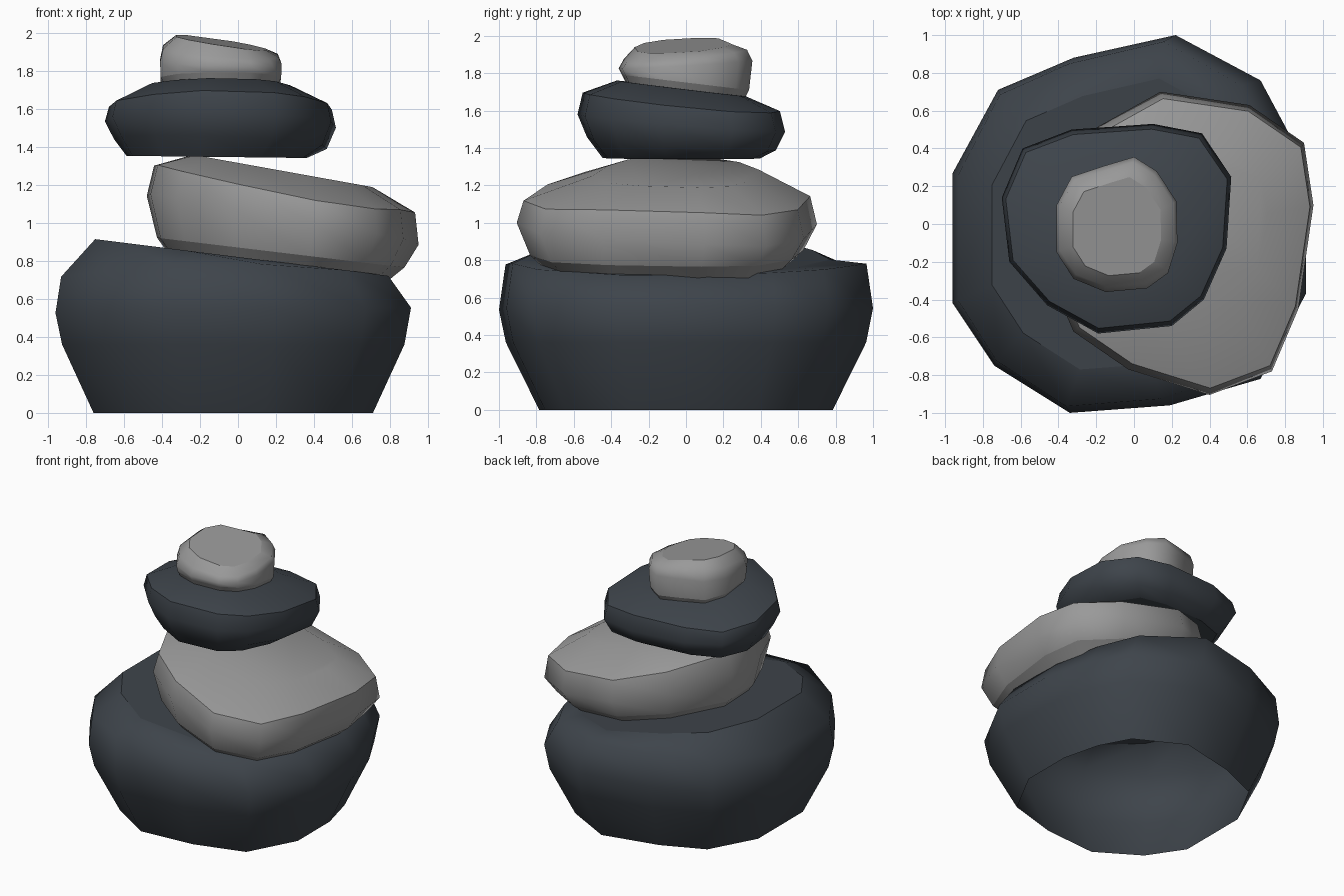
import bpy, bmesh

if "Cube" in bpy.data.objects:
    bpy.data.objects.remove(bpy.data.objects["Cube"])

def material(name, rgb):
    m = bpy.data.materials.new(name)
    m.diffuse_color = (*rgb, 1)
    m.use_nodes = True
    m.node_tree.nodes["Principled BSDF"].inputs["Base Color"].default_value = m.diffuse_color
    return m

DARK = material("dark slate", (0.048, 0.058, 0.070))
LIGHT = material("light grey", (0.32, 0.32, 0.32))

def stone(name, mat, outline, rings, sharp, closed=True):
    """Loft an outline through rings: (scale x, scale y, shift x, shift y, z, slope x, slope y,
    then optionally bend x, bend y). Rings listed in sharp keep a hard edge."""
    xs, ys = zip(*outline)
    cx, cy = (min(xs) + max(xs)) / 2, (min(ys) + max(ys)) / 2
    bm = bmesh.new()
    loops = []
    for sx, sy, dx, dy, z, kx, ky, *bend in rings:
        bx, by = bend or (0, 0)
        loop = []
        for x, y in outline:
            px, py = cx + (x - cx) * sx + dx, cy + (y - cy) * sy + dy
            loop.append(bm.verts.new((px, py, z + kx*px + ky*py + bx*px*px + by*py*py)))
        loops.append(loop)
    n = len(outline)
    for a, b in zip(loops, loops[1:]):
        for i in range(n):
            j = (i + 1) % n
            bm.faces.new((a[i], b[i], b[j], a[j]))
    if closed:
        bm.faces.new(loops[0])
    bm.faces.new(loops[-1][::-1])
    # outlines run clockwise, so the faces above already point outwards
    for f in bm.faces:
        f.smooth = True
    for r in sharp:
        for i in range(n):
            bm.edges.get((loops[r][i], loops[r][(i + 1) % n])).smooth = False
    me = bpy.data.meshes.new(name)
    bm.to_mesh(me)
    bm.free()
    me.materials.append(mat)
    ob = bpy.data.objects.new(name, me)
    bpy.context.collection.objects.link(ob)

# Large base stone, hollow underneath, top sloping down to the right
stone("base_stone", DARK,
      [(.22, 1), (.67, .76), (.82, .48), (.91, .12), (.91, -.37), (.67, -.82), (.19, -.96),
       (-.34, -1), (-.74, -.75), (-.96, -.42), (-.96, .27), (-.72, .71), (-.32, .88)],
      [(.786, .785, 0, 0, 0, 0, 0), (.963, .963, 0, 0, .36, 0, 0), (1, 1, 0, 0, .54, .015, 0),
       (.92, .965, -.045, 0, .785, -.01, 0, -.09, 0), (.75, .77, -.025, 0, .82, -.125, 0)],
      sharp=[4], closed=False)

# Second stone, tilted and overhanging to the right
stone("second_stone", LIGHT,
      [(.14, .70), (.61, .63), (.90, .43), (.95, .10), (.87, -.45), (.73, -.78), (.40, -.905),
       (-.03, -.77), (-.32, -.57), (-.46, -.25), (-.48, .12), (-.20, .51)],
      [(.80, .80, -.03, 0, .79, -.135, 0), (.91, .91, -.01, 0, .87, -.12, 0),
       (1, 1, 0, 0, 1.06, -.18, -.04, 0, -.03), (.96, .955, .01, 0, 1.225, -.18, -.03, 0, -.08),
       (.66, .55, 0, .05, 1.315, -.18, 0)],
      sharp=[0, 1, 3])

# Third stone, tilted down to the back
stone("third_stone", DARK,
      [(.10, .53), (.36, .48), (.515, .25), (.49, -.13), (.37, -.40), (.20, -.54), (-.19, -.58),
       (-.46, -.43), (-.66, -.20), (-.70, .14), (-.59, .40), (-.33, .50)],
      [(.78, .76, -.02, 0, 1.345, -.012, 0), (.92, .91, 0, 0, 1.42, -.04, -.06),
       (1, 1, 0, 0, 1.53, -.02, -.08), (.965, .95, 0, 0, 1.645, -.02, -.09, -.08, 0),
       (.63, .62, 0, 0, 1.715, -.01, -.12)],
      sharp=[0, 3])

# Small top stone, crown sloping down to the right
stone("top_stone", LIGHT,
      [(0, .355), (.12, .28), (.225, .12), (.23, -.10), (.18, -.26), (.07, -.34), (-.15, -.36),
       (-.32, -.29), (-.41, -.15), (-.41, .10), (-.33, .25), (-.15, .31)],
      [(.90, .88, 0, 0, 1.70, 0, -.12), (.99, .95, 0, 0, 1.75, 0, -.12),
       (1, 1, 0, 0, 1.845, -.02, .06), (.95, .92, 0, 0, 1.895, -.08, .09),
       (.73, .73, 0, -.01, 1.935, -.155, .06)],
      sharp=[0, 1, 4])
